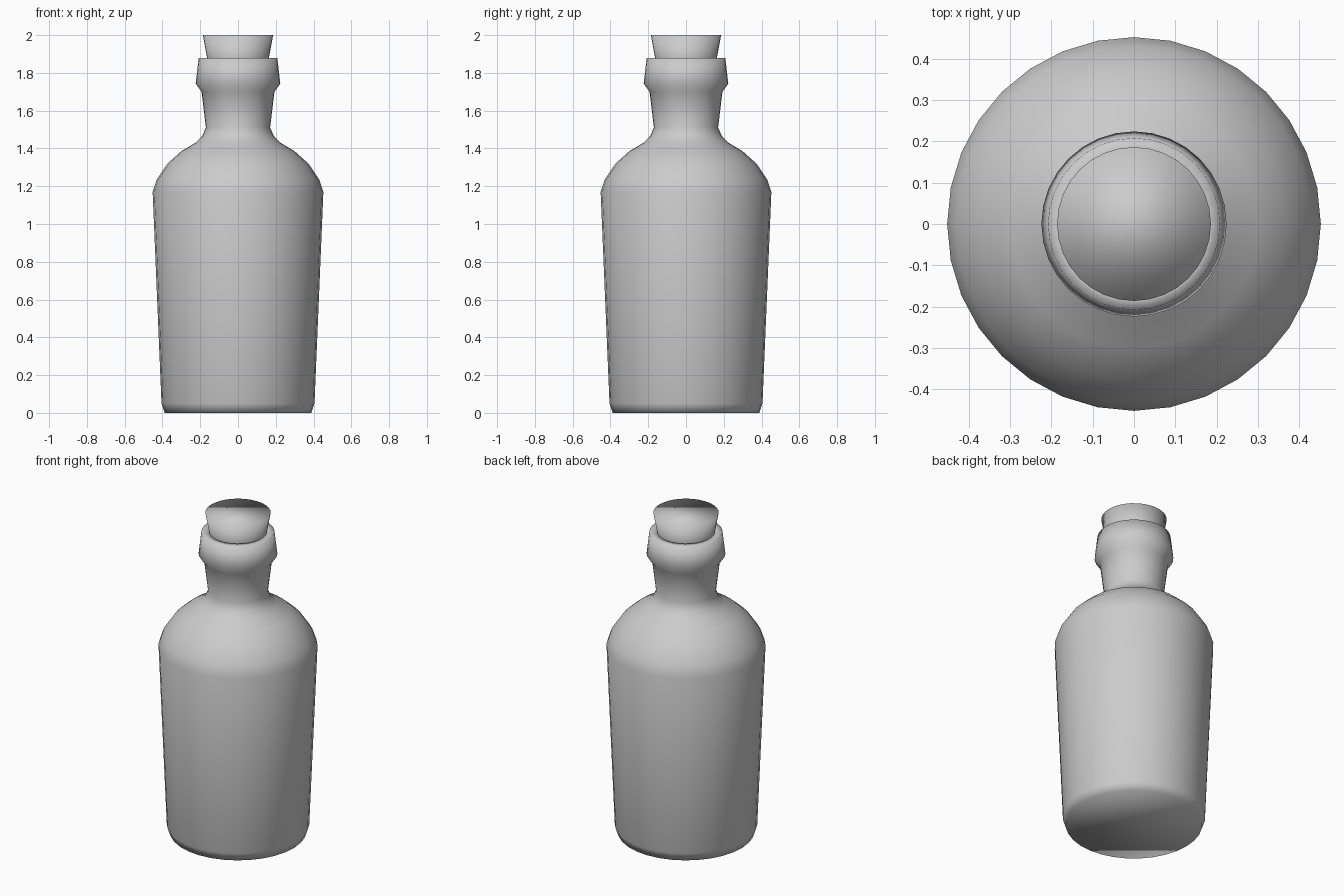
import bpy, bmesh
from math import sin, cos, tau

cube = bpy.data.objects.get("Cube")
if cube:
    bpy.data.objects.remove(cube, do_unlink=True)

SIDES = 32

grey = bpy.data.materials.new("plain grey")
grey.use_nodes = True
grey.diffuse_color = (0.6, 0.6, 0.6, 1)
grey.node_tree.nodes["Principled BSDF"].inputs["Base Color"].default_value = grey.diffuse_color


def lathe(name, profile):
    """Turn a (radius, height) profile around z and close both ends."""
    bm = bmesh.new()
    rings = [[bm.verts.new((r * cos(tau * i / SIDES), r * sin(tau * i / SIDES), z))
              for i in range(SIDES)] for r, z in profile]
    for low, high in zip(rings, rings[1:]):
        for i in range(SIDES):
            j = (i + 1) % SIDES
            bm.faces.new((low[i], low[j], high[j], high[i]))
    bm.faces.new(rings[0][::-1])
    bm.faces.new(rings[-1])
    for face in bm.faces:
        face.smooth = True
    mesh = bpy.data.meshes.new(name)
    bm.to_mesh(mesh)
    bm.free()
    mesh.materials.append(grey)
    obj = bpy.data.objects.new(name, mesh)
    bpy.context.collection.objects.link(obj)
    return obj


# Bottle: base, tapered body, round shoulder, neck, lip and mouth
lathe("bottle", [
    (0.388, 0), (0.405, 0.05),
    (0.452, 1.17), (0.43, 1.235), (0.373, 1.32), (0.30, 1.385), (0.225, 1.43),
    (0.19, 1.465), (0.17, 1.51),
    (0.193, 1.70), (0.224, 1.743), (0.208, 1.88),
    (0.161, 1.88), (0.14, 1.74),
])

# Cork: tapered plug seated in the mouth
lathe("cork", [(0.14, 1.75), (0.186, 2.0)])
